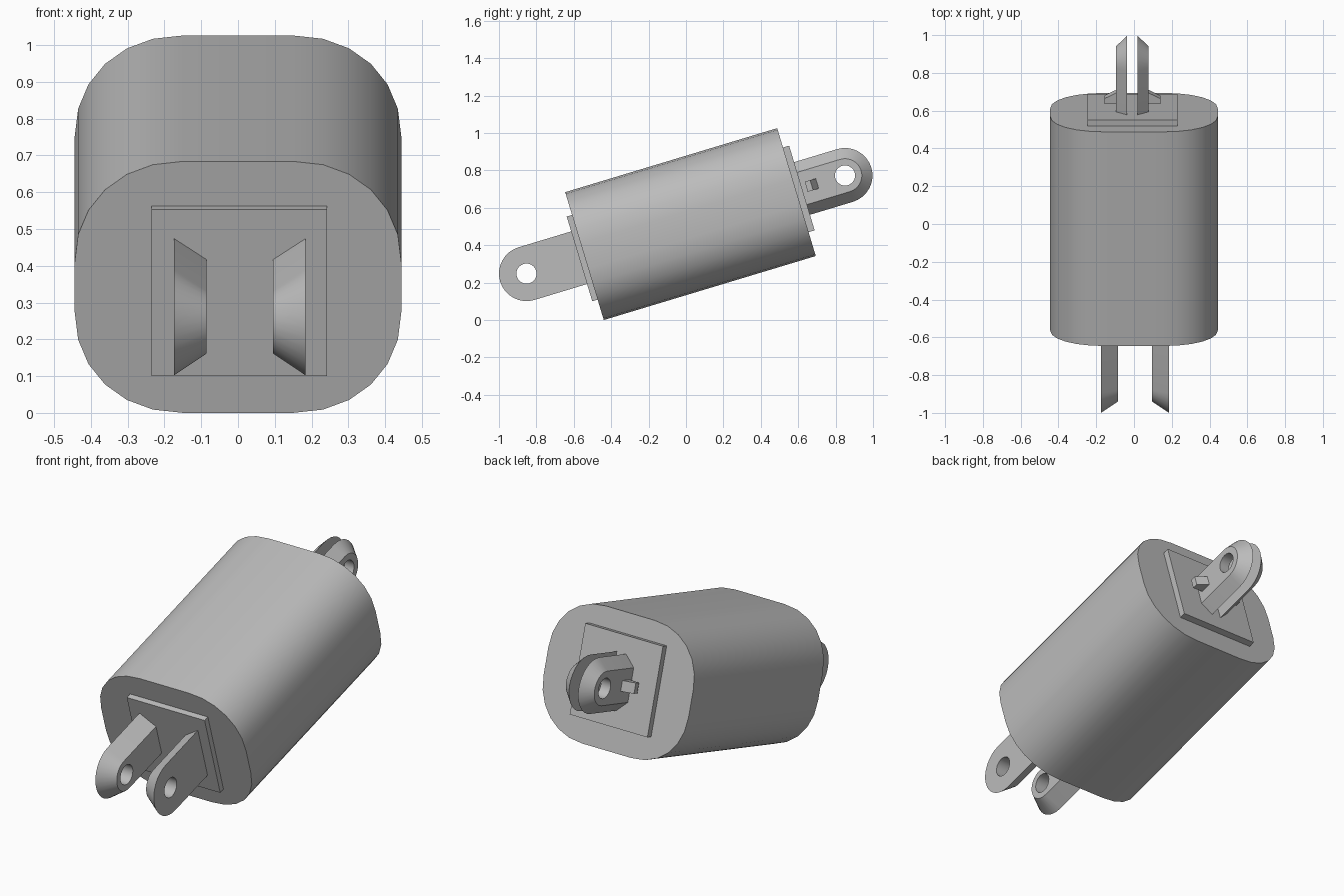
import bpy, bmesh
from math import sin, cos, pi, radians
from mathutils import Matrix

cube = bpy.data.objects.get("Cube")
if cube:
    bpy.data.objects.remove(cube)

grey = bpy.data.materials.new("plain grey")
grey.use_nodes = True
grey.diffuse_color = (0.5, 0.5, 0.5, 1)
grey.node_tree.nodes["Principled BSDF"].inputs["Base Color"].default_value = (0.5, 0.5, 0.5, 1)

# The adapter is built along y, then tilted and lifted into place
TILT = Matrix.Translation((0, 0.024, 0.513)) @ Matrix.Rotation(radians(16.8), 4, 'X')
HALF = 0.592


def finish(name, bm):
    bmesh.ops.recalc_face_normals(bm, faces=bm.faces)
    bm.transform(TILT)
    mesh = bpy.data.meshes.new(name)
    bm.to_mesh(mesh)
    bm.free()
    mesh.materials.append(grey)
    obj = bpy.data.objects.new(name, mesh)
    bpy.context.collection.objects.link(obj)
    bpy.ops.object.select_all(action='DESELECT')
    obj.select_set(True)
    bpy.context.view_layer.objects.active = obj
    bpy.ops.object.shade_smooth_by_angle(angle=radians(32))


def ring(bm, points):
    verts = [bm.verts.new(p) for p in points]
    n = len(verts)
    edges = [bm.edges.new((verts[i], verts[(i + 1) % n])) for i in range(n)]
    return verts, edges


def bridge(bm, a, b):
    n = len(a)
    for i in range(n):
        j = (i + 1) % n
        bm.faces.new((a[i], a[j], b[j], b[i]))


def block(name, x, y, z, outer_y=None):
    """Box from ranges; outer_y narrows the y range at the second x."""
    bm = bmesh.new()
    ends = []
    for px, (y0, y1) in zip(x, (y, outer_y or y)):
        verts, _ = ring(bm, [(px, y0, z[0]), (px, y1, z[0]), (px, y1, z[1]), (px, y0, z[1])])
        bm.faces.new(verts)
        ends.append(verts)
    bridge(bm, *ends)
    finish(name, bm)


# Rounded body
def body():
    bm = bmesh.new()
    outline = []
    for sx, sz, start in ((1, 1, 0), (-1, 1, 1), (-1, -1, 2), (1, -1, 3)):
        for i in range(7):
            a = (start + i / 6) * pi / 2
            outline.append((sx * (0.15 + 0.294 * abs(cos(a)) ** 0.95),
                            sz * (0.07 + 0.287 * abs(sin(a)) ** 0.95)))
    ends = []
    for y in (-HALF, HALF):
        verts, _ = ring(bm, [(x, y, z) for x, z in outline])
        bm.faces.new(verts)
        ends.append(verts)
    bridge(bm, *ends)
    finish("body", bm)


# Tapered blade with a rounded tip and a round hole through it
def blade(name, x_wide, x_narrow, root, tip, z, narrow):
    bm = bmesh.new()
    d = 1 if tip > root else -1
    outlines, holes = [], []
    for x, r in ((x_wide, 0.147), (x_narrow, narrow)):
        pts = [(x, root, z - r)]
        for i in range(17):
            a = -pi / 2 + pi * i / 16
            pts.append((x, tip + d * r * cos(a), z + r * sin(a)))
        pts.append((x, root, z + r))
        hole = [(x, tip + 0.054 * cos(2 * pi * i / 24), z + 0.054 * sin(2 * pi * i / 24))
                for i in range(24)]
        outer, outer_edges = ring(bm, pts)
        inner, inner_edges = ring(bm, hole)
        bmesh.ops.triangle_fill(bm, edges=outer_edges + inner_edges, use_beauty=True)
        outlines.append(outer)
        holes.append(inner)
    bridge(bm, *outlines)
    bridge(bm, *holes)
    finish(name, bm)


body()

# Raised plates on both ends
block("front_plate", (-0.235, 0.242), (-0.622, -HALF), (-0.243, 0.23))
block("back_plate", (-0.245, 0.231), (HALF, 0.626), (-0.224, 0.249))

for side, s in (("left", 1), ("right", -1)):
    # Front blades are widest on their outer faces, back blades on their inner faces
    cx = 0.005
    blade("front_blade_" + side, cx + s * 0.179, cx + s * 0.09, -0.62, -0.916, 0, 0.087)
    cx = -0.009
    blade("back_blade_" + side, cx + s * 0.028, cx + s * 0.087, 0.625, 0.866, 0.01, 0.09)
    # Small wedge catches beside the back blades
    block("back_catch_" + side, (cx + s * 0.08, cx + s * 0.148), (0.65, 0.715),
          (-0.016, 0.04), (0.65, 0.68))
